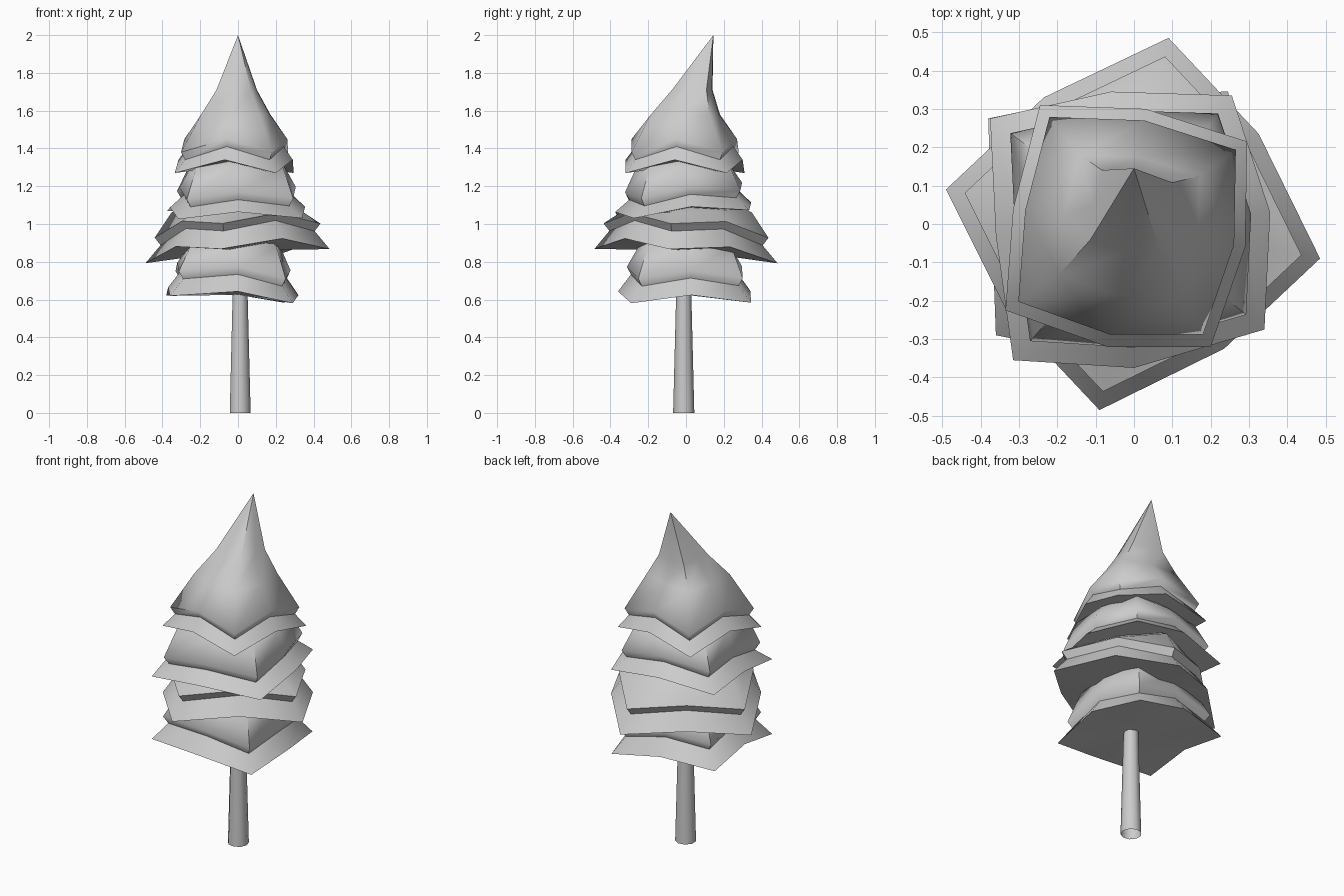
import bpy, bmesh, math

if "Cube" in bpy.data.objects:
    bpy.data.objects.remove(bpy.data.objects["Cube"])

mat = bpy.data.materials.new("plain grey")
mat.diffuse_color = (0.6, 0.6, 0.6, 1)
mat.use_nodes = True
mat.node_tree.nodes["Principled BSDF"].inputs["Base Color"].default_value = mat.diffuse_color


def finish(name, bm):
    bmesh.ops.recalc_face_normals(bm, faces=bm.faces[:])
    mesh = bpy.data.meshes.new(name)
    bm.to_mesh(mesh)
    bm.free()
    mesh.materials.append(mat)
    ob = bpy.data.objects.new(name, mesh)
    bpy.context.collection.objects.link(ob)
    bpy.ops.object.select_all(action='DESELECT')
    ob.select_set(True)
    bpy.context.view_layer.objects.active = ob
    bpy.ops.object.shade_smooth_by_angle(angle=math.radians(60))
    return ob


def loft(name, rings, top=None, bottom=None):
    """Skin rings from bottom to top, closing the ends with fans to a point."""
    bm = bmesh.new()
    rows = [[bm.verts.new(p) for p in r] for r in rings]
    n = len(rows[0])
    for a, b in zip(rows, rows[1:]):
        for i in range(n):
            j = (i + 1) % n
            bm.faces.new((a[i], a[j], b[j], b[i]))
    for row, tip in ((rows[0], bottom), (rows[-1], top)):
        if tip:
            v = bm.verts.new(tip)
            for i in range(n):
                bm.faces.new((row[i], row[(i + 1) % n], v))
    return finish(name, bm)


def tier(name, hem, z, lift, tilt, fold, rise, upper, tip):
    """hem: corner, middle, corner... outline; the middles sit higher by lift.
    fold: scale of the overhanging edge; upper: (scale, z, y shift) rings above it."""
    def ring(s, dz):
        return [(x * s, y * s, z + dz + lift * (i % 2) + tilt[0] * x + tilt[1] * y)
                for i, (x, y) in enumerate(hem)]
    rings = [ring(1, 0), ring(fold * 0.93, rise - 0.04), ring(fold, rise)]
    for s, h, dy in upper:
        rings.append([(x * s, y * s + dy, h) for x, y in hem])
    loft(name, rings, tip, (0, 0, z + lift * 0.6))


# Foliage tiers, lowest first
tier("foliage_bottom",
     [(-.36, -.29), (0, -.36), (.29, -.29), (.32, .03),
      (.245, .345), (-.07, .34), (-.38, .275), (-.37, -.02)],
     .598, .045, (-.06, 0), .87, .13, [(.7, .88, 0), (.55, .94, 0)], (0, 0, .95))
tier("foliage_lower",
     [(-.09, -.485), (.235, -.325), (.485, -.09), (.325, .235),
      (.09, .485), (-.235, .33), (-.49, .09), (-.33, -.23)],
     .83, .05, (.06, -.09), .9, .135, [(.72, 1.06, 0), (.55, 1.11, 0)], (0, 0, 1.12))
tier("foliage_upper",
     [(-.315, -.355), (0, -.375), (.34, -.275), (.355, .03),
      (.255, .335), (-.06, .345), (-.375, .275), (-.36, -.03)],
     1.05, .04, (0, .07), .86, .105, [(.7, 1.3, 0), (.5, 1.36, 0)], (0, 0, 1.37))
tier("foliage_top",
     [(-.335, -.225), (-.07, -.32), (.2, -.32), (.29, -.06),
      (.295, .215), (.03, .30), (-.245, .31), (-.315, .04)],
     1.27, .07, (0, 0), .9, .11,
     [(.58, 1.58, 0), (.34, 1.71, .035)], (0, .145, 2))

# Tapered open trunk
loft("trunk", [[(.01 + r * math.cos(a), -.012 + r * math.sin(a), z)
                for a in (i * math.tau / 9 for i in range(9))]
               for r, z in ((.057, 0), (.04, .66))])
